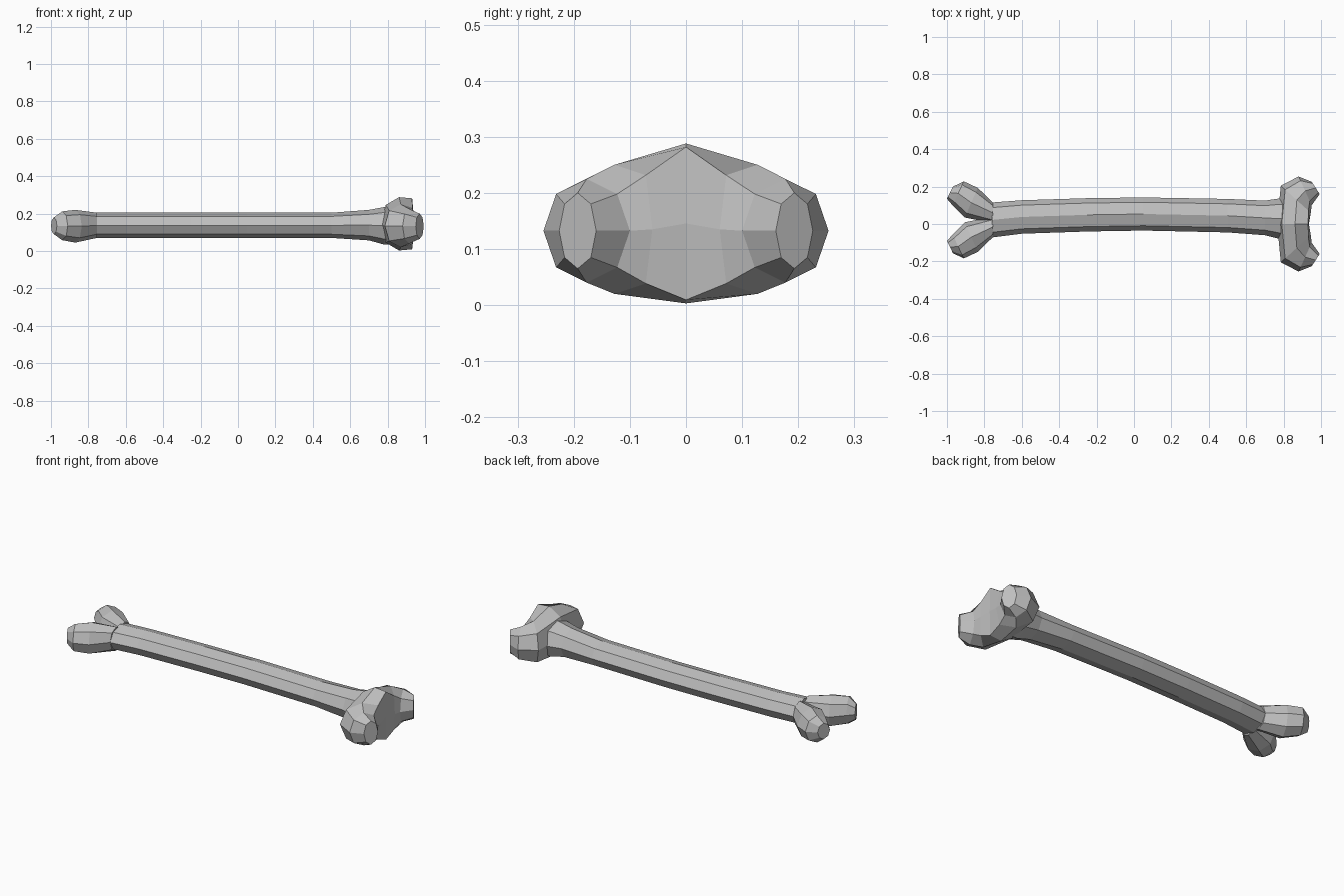
import bpy, bmesh, math
from mathutils import Vector

if "Cube" in bpy.data.objects:
    bpy.data.objects.remove(bpy.data.objects["Cube"], do_unlink=True)

grey = bpy.data.materials.new("bone grey")
grey.use_nodes = True
COLOUR = (0.52, 0.52, 0.52, 1)
grey.diffuse_color = COLOUR
grey.node_tree.nodes["Principled BSDF"].inputs["Base Color"].default_value = COLOUR


def ring(a, b, z0, z1, square=0):
    """Upright eight-sided section from plan point a to plan point b;
    square pushes the corners on the b side outwards."""
    a, b = Vector(a), Vector(b)
    points = []
    for i in range(8):
        u, v = math.cos(i * math.pi / 4), math.sin(i * math.pi / 4)
        if square and u > 0.1 and abs(v) > 0.1:
            u += (1 - u) * square
            v += (math.copysign(1, v) - v) * square
        elif square and abs(v) > 0.9:
            u = 0.15 * square
        p = a.lerp(b, 0.5 + 0.5 * u)
        points.append((p.x, p.y, (z0 + z1) / 2 + v * (z1 - z0) / 2))
    return points


def loft(name, rings):
    """Skin a row of sections and close both ends."""
    bm = bmesh.new()
    rows = [[bm.verts.new(p) for p in r] for r in rings]
    for r, s in zip(rows, rows[1:]):
        for i in range(8):
            j = (i + 1) % 8
            bm.faces.new((r[i], r[j], s[j], s[i]))
    bm.faces.new(rows[0])
    bm.faces.new(rows[-1])
    bmesh.ops.recalc_face_normals(bm, faces=bm.faces)
    mesh = bpy.data.meshes.new(name)
    bm.to_mesh(mesh)
    bm.free()
    mesh.materials.append(grey)
    obj = bpy.data.objects.new(name, mesh)
    bpy.context.collection.objects.link(obj)
    return obj


def flip(p, axis):
    return (p[0], 2 * axis - p[1])


# Gently bowed shaft: x, low y, high y, bottom, top
shaft = [(-0.76, -0.072, 0.115, 0.07, 0.205),
         (-0.6, -0.052, 0.127, 0.07, 0.205),
         (-0.25, -0.04, 0.138, 0.07, 0.205),
         (0.05, -0.035, 0.142, 0.07, 0.205),
         (0.5, -0.045, 0.134, 0.07, 0.205),
         (0.7, -0.06, 0.125, 0.057, 0.22),
         (0.78, -0.08, 0.137, 0.035, 0.235),
         (0.83, -0.08, 0.137, 0.035, 0.235)]
loft("shaft", [ring((x, y0), (x, y1), z0, z1) for x, y0, y1, z0, z1 in shaft])

# Two knobs forking from the narrow end, mirrored about the shaft line
knob = [((-0.755, 0.115), (-0.755, 0.005), 0.07, 0.205),
        ((-0.835, 0.193), (-0.905, 0.035), 0.045, 0.22),
        ((-0.91, 0.228), (-0.97, 0.1), 0.058, 0.212),
        ((-0.968, 0.2), (-1.0, 0.135), 0.09, 0.18)]
AXIS = 0.022
loft("left_knob", [ring(*k) for k in knob])
loft("right_knob", [ring(flip(a, AXIS), flip(b, AXIS), *z) for a, b, *z in knob])

# Wide joint head, swept across from one lobe to the other
lobe = [((0.95, 0.226), (0.993, 0.16), 0.065, 0.2, 0),
        ((0.88, 0.254), (0.95, 0.1), 0.04, 0.225, 0),
        ((0.785, 0.205), (0.945, 0.06), 0.02, 0.25, 0.45)]
middle = [((0.765, 0), (0.935, 0), 0.003, 0.288, 0.85)]
mirrored = [(flip(a, 0), flip(b, 0), *rest) for a, b, *rest in reversed(lobe)]
loft("joint_head", [ring(*s) for s in lobe + middle + mirrored])
